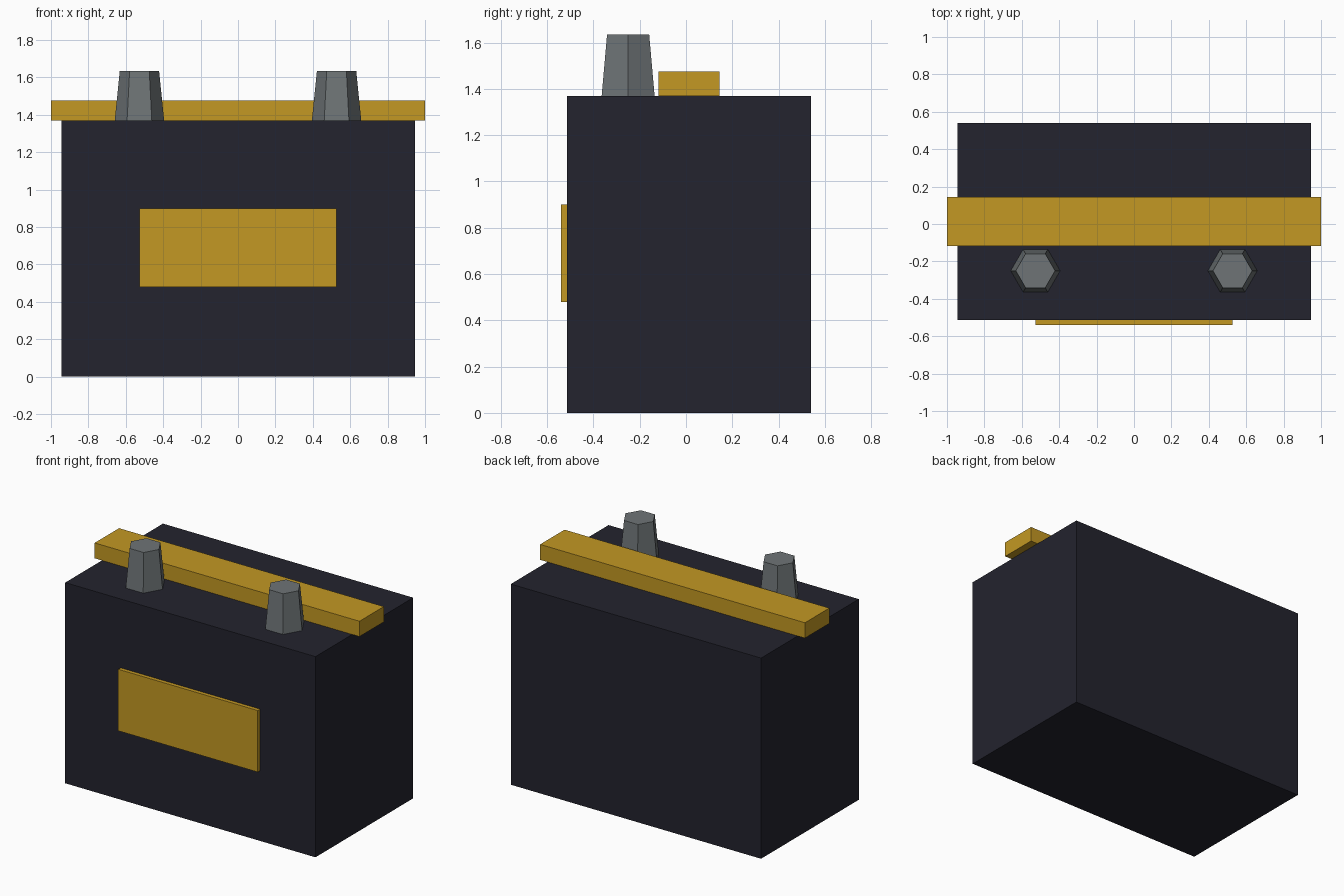
import bpy
import math

if "Cube" in bpy.data.objects:
    bpy.data.objects.remove(bpy.data.objects["Cube"])


def material(name, srgb):
    lin = [((c / 255 + 0.055) / 1.055) ** 2.4 for c in srgb]
    m = bpy.data.materials.new(name)
    m.diffuse_color = (*lin, 1)
    m.use_nodes = True
    m.node_tree.nodes["Principled BSDF"].inputs["Base Color"].default_value = m.diffuse_color
    return m


BLACK = material("dark casing", (35, 35, 46))
GOLD = material("golden yellow", (195, 152, 35))
METAL = material("grey metal", (110, 116, 118))


def box(name, x, y, z, mat):
    """Box from (min, max) ranges on each axis."""
    mid = [(a + b) / 2 for a, b in (x, y, z)]
    bpy.ops.mesh.primitive_cube_add(size=1, location=mid)
    ob = bpy.context.object
    ob.name = name
    ob.scale = [b - a for a, b in (x, y, z)]
    bpy.ops.object.transform_apply(location=False, rotation=False, scale=True)
    ob.data.materials.append(mat)


# Casing, carrying bar and front label plate
box("casing", (-0.945, 0.945), (-0.514, 0.54), (0, 1.37), BLACK)
box("carry_bar", (-1, 1), (-0.118, 0.145), (1.37, 1.475), GOLD)
box("front_label", (-0.527, 0.527), (-0.54, -0.514), (0.48, 0.9), GOLD)

# Tapered six-sided terminals, corners pointing along x
for side, label in ((-1, "left"), (1, "right")):
    bpy.ops.mesh.primitive_cone_add(
        vertices=6, radius1=0.132, radius2=0.105, depth=0.265,
        location=(side * 0.527, -0.25, 1.37 + 0.1325),
        rotation=(0, 0, math.pi / 6))
    terminal = bpy.context.object
    terminal.name = label + "_terminal"
    terminal.data.materials.append(METAL)
